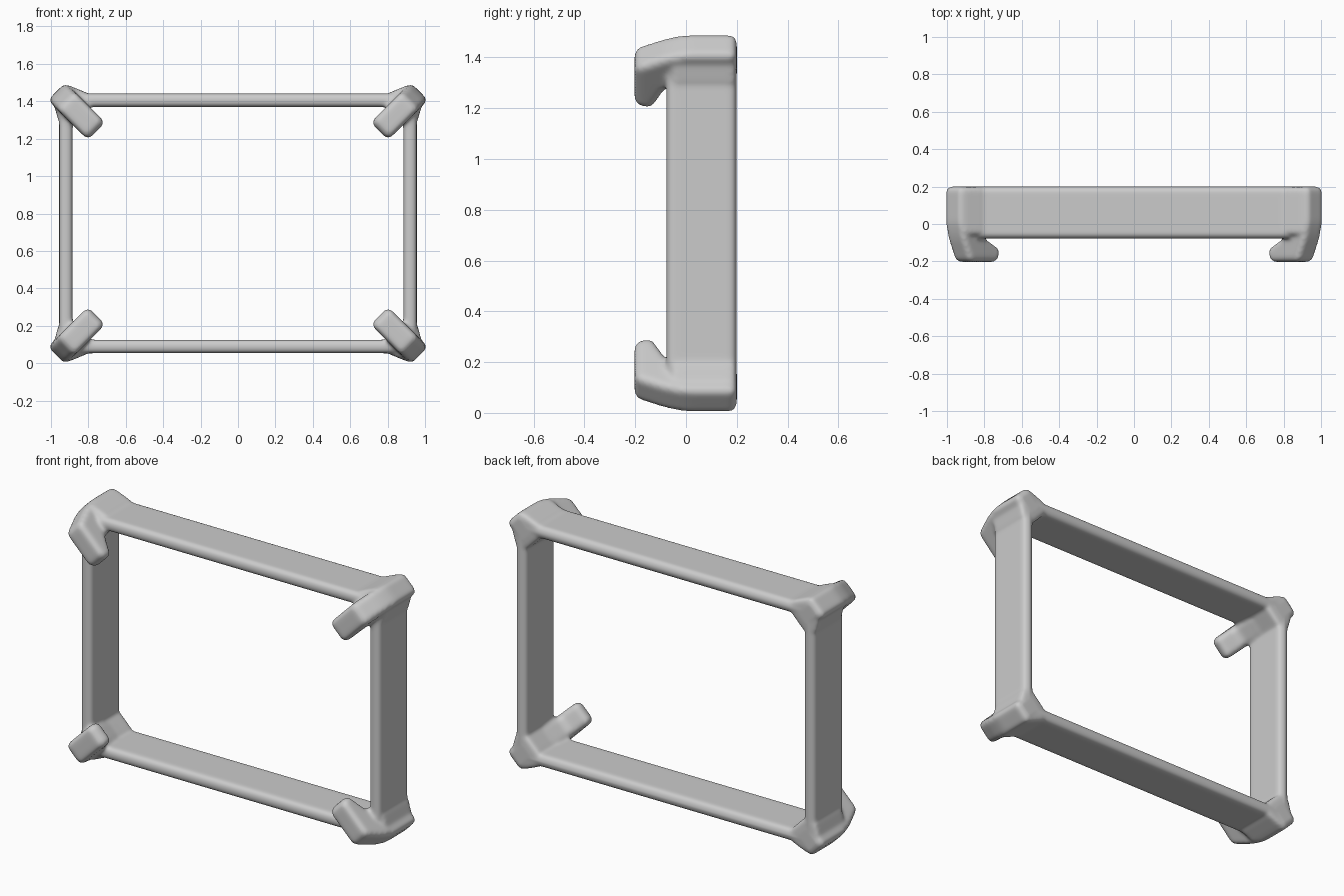
import bpy, bmesh
from math import sqrt
from mathutils import Vector

if "Cube" in bpy.data.objects:
    bpy.data.objects.remove(bpy.data.objects["Cube"])

MID = 0.747                      # height of the horizontal symmetry plane
bm = bmesh.new()


def prism(points, direction, radius):
    """Closed extrusion of a planar outline with rounded edges."""
    d = Vector(direction)
    a = [bm.verts.new(p) for p in points]
    b = [bm.verts.new(Vector(p) + d) for p in points]
    n = len(a)
    faces = [bm.faces.new(a), bm.faces.new(b[::-1])]
    faces += [bm.faces.new((a[i], b[i], b[(i + 1) % n], a[(i + 1) % n])) for i in range(n)]
    bmesh.ops.recalc_face_normals(bm, faces=faces)
    edges = list({e for f in faces for e in f.edges})
    bmesh.ops.bevel(bm, geom=edges, offset=radius, segments=4, profile=0.5,
                    affect='EDGES', clamp_overlap=True)


def bar(x0, x1, z0, z1):
    prism([(x0, -0.078, z0), (x1, -0.078, z0), (x1, -0.078, z1), (x0, -0.078, z1)],
          (0, 0.278, 0), 0.03)


# Four frame bars
for s in (-1, 1):
    z = MID + s * 0.658
    bar(-0.93, 0.93, z - 0.036, z + 0.036)
    x = s * 0.92
    bar(x - 0.036, x + 0.036, 0.08, 1.41)

# Corner hubs and hooks: drawn at the upper right, reflected to all corners
CX, CZ = 0.92, 0.657
HUB = [(0.992, 0.665), (0.915, 0.742), (0.80, 0.695), (0.80, 0.622),
       (0.885, 0.537), (0.957, 0.537)]
HOOK = [(0.07, 0.2), (0.07, 0.0), (0.05, -0.08), (-0.005, -0.203), (-0.22, -0.203),
        (-0.24, -0.135), (-0.13, -0.08), (-0.09, 0.2)]   # (outward, y)
W = 0.066                                                # half width
for sx in (-1, 1):
    for sz in (-1, 1):
        prism([(sx * x, -0.06, MID + sz * z) for x, z in HUB], (0, 0.258, 0), 0.022)
        k = 1 / sqrt(2)
        prism([(sx * (CX + (u - W) * k), y, MID + sz * (CZ + (u + W) * k)) for u, y in HOOK],
              (sx * 2 * W * k, 0, -sz * 2 * W * k), 0.028)

mesh = bpy.data.meshes.new("hooked_frame")
bm.to_mesh(mesh)
bm.free()
frame = bpy.data.objects.new("hooked_frame", mesh)
bpy.context.collection.objects.link(frame)

# Fuse the parts into one softly blended body
rm = frame.modifiers.new("fuse", 'REMESH')
rm.mode = 'VOXEL'
rm.voxel_size = 0.01
rm.use_smooth_shade = True
sm = frame.modifiers.new("blend", 'SMOOTH')
sm.factor = 0.5
sm.iterations = 8
